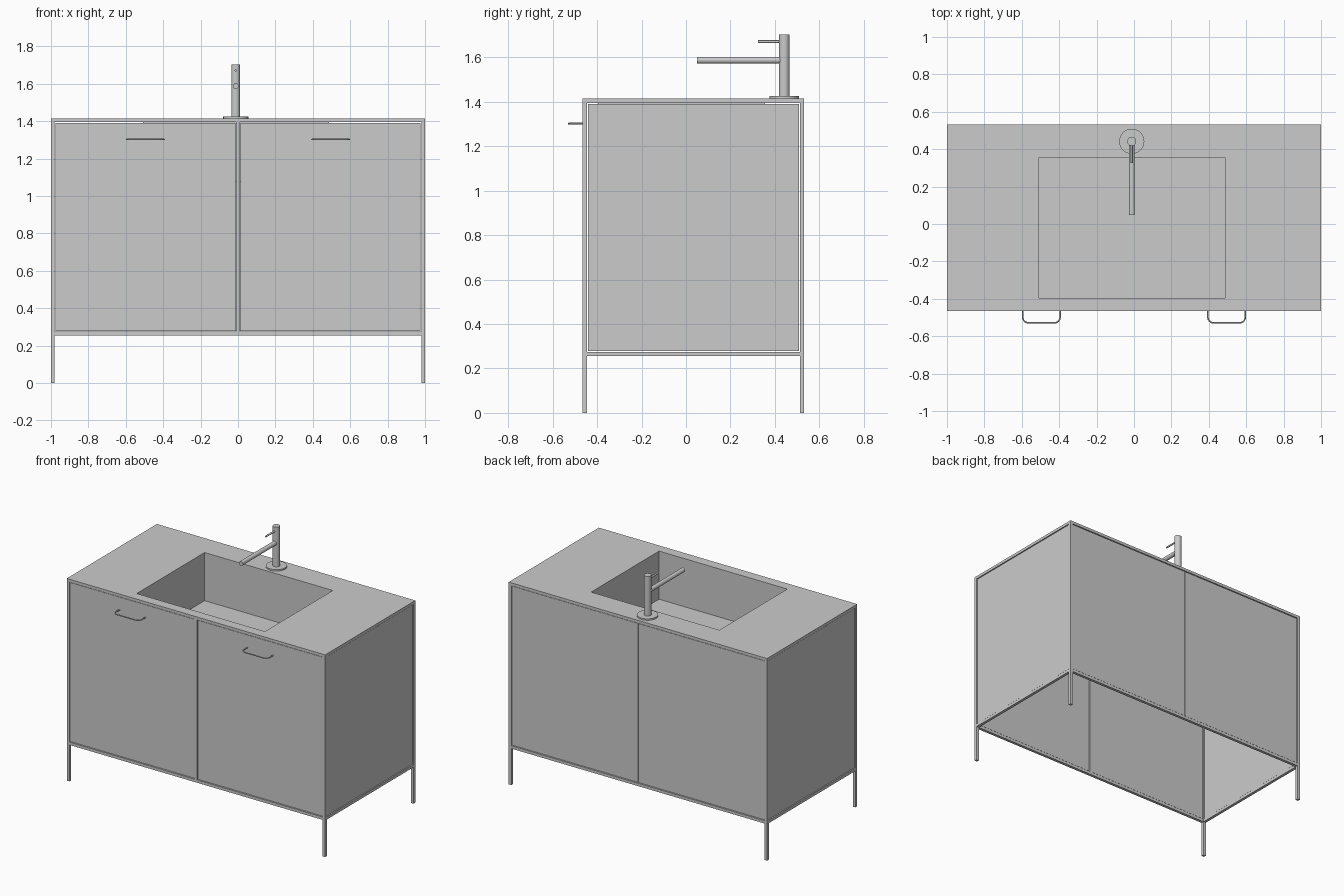
import bpy, bmesh
from mathutils import Vector

if "Cube" in bpy.data.objects:
    bpy.data.objects.remove(bpy.data.objects["Cube"])

X0, X1, Y0, Y1 = -1.0, 1.0, -0.465, 0.532   # cabinet footprint
ZB, ZT, ZS = 0.255, 1.415, 1.395            # frame bottom, counter top, counter underside
T, GAP = 0.02, 0.004                        # frame bar size, reveal round panels


def finish(name, bm):
    me = bpy.data.meshes.new(name)
    bm.to_mesh(me)
    bm.free()
    ob = bpy.data.objects.new(name, me)
    bpy.context.collection.objects.link(ob)
    return ob


def box(name, lo, hi):
    bm = bmesh.new()
    bmesh.ops.create_cube(bm, size=1)
    lo, hi = Vector(lo), Vector(hi)
    for v in bm.verts:
        v.co = (lo + hi) / 2 + v.co * (hi - lo)
    return finish(name, bm)


def rod(name, a, b, r, sides=32):
    a, b = Vector(a), Vector(b)
    bpy.ops.mesh.primitive_cylinder_add(vertices=sides, radius=r, depth=(b - a).length,
                                        location=(a + b) / 2)
    ob = bpy.context.object
    ob.name = name
    ob.rotation_euler = (b - a).to_track_quat('Z', 'Y').to_euler()
    bpy.ops.object.shade_smooth_by_angle()
    return ob


# Countertop with sunken basin: stacked rectangular loops bridged into one skin
outer = (X0, X1, Y0, Y1)
hole = (-0.507, 0.486, -0.396, 0.355)
bm = bmesh.new()
loops = []
for (a, b, c, d), z in ((hole, ZS), (outer, ZS), (outer, ZT), (hole, ZT), (hole, 1.078)):
    loops.append([bm.verts.new(p) for p in ((a, c, z), (b, c, z), (b, d, z), (a, d, z))])
for l0, l1 in zip(loops, loops[1:]):
    for i in range(4):
        j = (i + 1) % 4
        bm.faces.new((l0[i], l0[j], l1[j], l1[i]))
bm.faces.new(loops[-1])
finish("countertop_basin", bm)

# Corner legs, running from floor to counter
for sx, x in (("left", X0), ("right", X1 - T)):
    for sy, y in (("front", Y0), ("back", Y1 - T)):
        box(f"{sy}_{sx}_leg", (x, y, 0), (x + T, y + T, ZS))

# Bottom rails and front centre post
for n, y in (("front", Y0), ("back", Y1 - T)):
    box(n + "_bottom_rail", (X0 + T, y, ZB), (X1 - T, y + T, ZB + T))
for n, x in (("left", X0), ("right", X1 - T)):
    box(n + "_bottom_rail", (x, Y0 + T, ZB), (x + T, Y1 - T, ZB + T))
box("centre_post", (-T / 2, Y0, ZB + T), (T / 2, Y0 + T, ZS))

# Doors, back panels and side panels, slightly recessed in the frame
PZ0, PZ1, R, P = ZB + T + GAP, ZS - GAP, 0.004, 0.012
xe = X1 - T - GAP
for n, s in (("left", -1), ("right", 1)):
    for part, xi, y in (("door", T / 2 + GAP, Y0 + R), ("back_panel", 0.003, Y1 - R - P)):
        xs = sorted((s * xi, s * xe))
        box(f"{n}_{part}", (xs[0], y, PZ0), (xs[1], y + P, PZ1))
    xs = sorted((s * (1 - R), s * (1 - R - P)))
    box(n + "_side_panel", (xs[0], Y0 + T + GAP, PZ0), (xs[1], Y1 - T - GAP, PZ1))

# Bent-rod door handles
for n, cx in (("left", -0.495), ("right", 0.495)):
    cu = bpy.data.curves.new(n + "_handle", 'CURVE')
    cu.dimensions = '3D'
    cu.bevel_depth = 0.004
    cu.bevel_resolution = 2
    cu.resolution_u = 6
    cu.use_fill_caps = True
    w, yb, yf, r = 0.1, Y0 + R, -0.528, 0.03
    k = r * 0.55
    # each point: position, left handle, right handle
    pts = [((-w, yb), (0, 0), (0, 0)), ((-w, yf + r), (0, 0), (0, -k)),
           ((-w + r, yf), (-k, 0), (0, 0)), ((w - r, yf), (0, 0), (k, 0)),
           ((w, yf + r), (0, -k), (0, 0)), ((w, yb), (0, 0), (0, 0))]
    sp = cu.splines.new('BEZIER')
    sp.bezier_points.add(len(pts) - 1)
    for bp, (p, l, rt) in zip(sp.bezier_points, pts):
        bp.handle_left_type = bp.handle_right_type = 'FREE'
        co = Vector((cx + p[0], p[1], 1.302))
        bp.co = co
        bp.handle_left = co + Vector((*l, 0))
        bp.handle_right = co + Vector((*rt, 0))
    bpy.context.collection.objects.link(bpy.data.objects.new(n + "_handle", cu))

# Faucet: base disc, column, spout and lever
fx, fy = -0.012, 0.442
rod("faucet_base", (fx, fy, ZT), (fx, fy, 1.425), 0.067, 48)
rod("faucet_column", (fx, fy, 1.425), (fx, fy, 1.702), 0.024)
rod("faucet_spout", (fx, fy, 1.587), (fx, 0.049, 1.587), 0.0155)
rod("faucet_lever", (fx, fy, 1.671), (fx, 0.325, 1.671), 0.006, 16)
